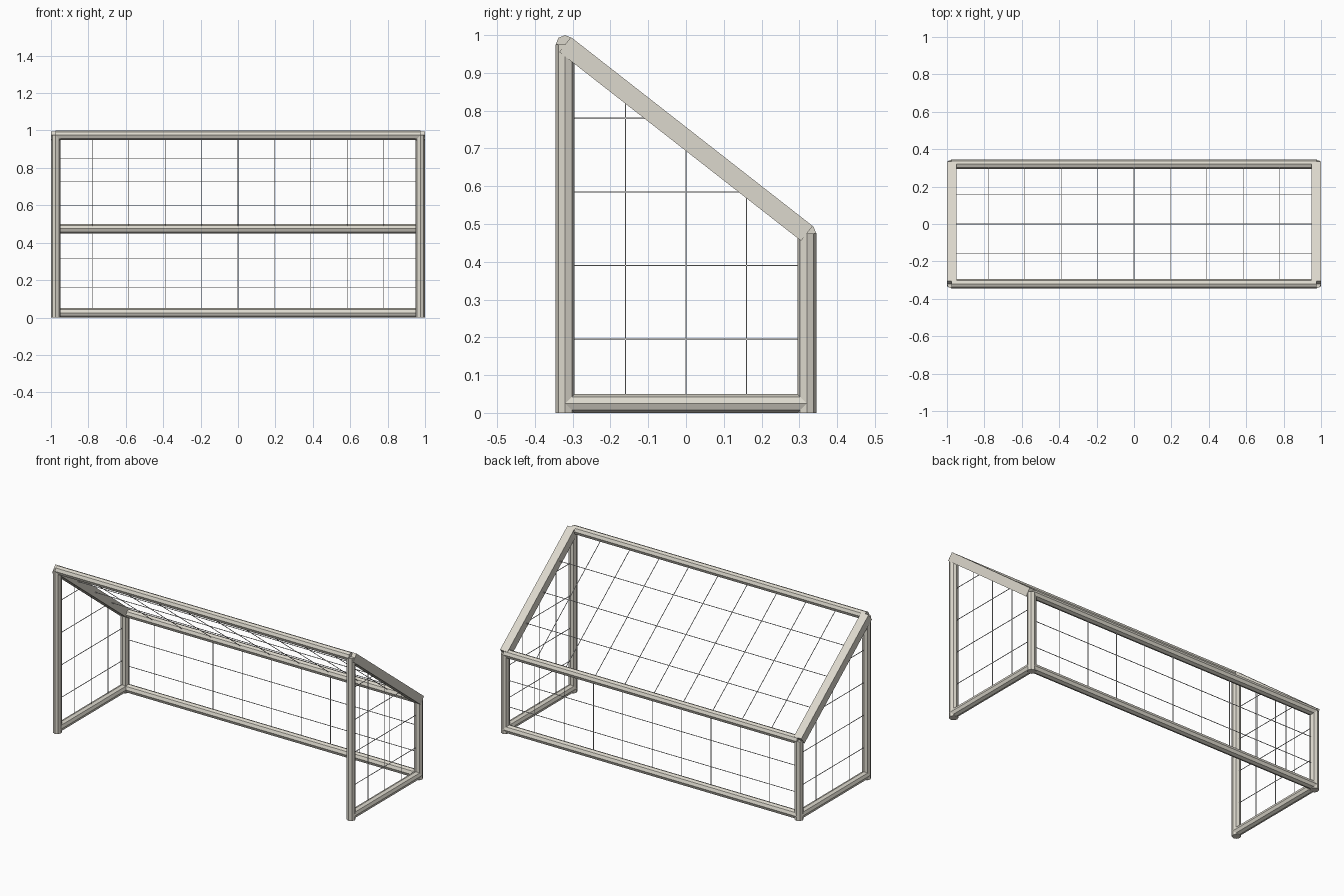
import bpy
import bmesh
import math
from mathutils import Vector, Matrix

if "Cube" in bpy.data.objects:
    bpy.data.objects.remove(bpy.data.objects["Cube"])

# Key dimensions: frame tube centre lines
X, Y, R = 0.975, 0.32, 0.025
TOP, LOW, BASE = 0.975, 0.475, 0.025
CORD = 0.002


def material(name, rgb):
    m = bpy.data.materials.new(name)
    m.diffuse_color = (*rgb, 1)
    m.use_nodes = True
    m.node_tree.nodes["Principled BSDF"].inputs["Base Color"].default_value = m.diffuse_color
    return m


FRAME = material("warm_white_frame", (0.72, 0.69, 0.61))
NET = material("net_cord", (0.75, 0.75, 0.75))


def add_bar(bm, a, b, radius, sides, turn=0.0):
    """Straight prism from a to b, with a vertex (or flat, by turn) facing sideways."""
    a, b = Vector(a), Vector(b)
    z = (b - a).normalized()
    ref = Vector((1, 0, 0)) if abs(z.x) < 0.9 else Vector((0, 1, 0))
    y = z.cross(ref).normalized()
    x = y.cross(z)
    rot = Matrix((x, y, z)).transposed().to_4x4()
    bmesh.ops.create_cone(
        bm, cap_ends=True, segments=sides, radius1=radius, radius2=radius,
        depth=(b - a).length,
        matrix=Matrix.Translation((a + b) / 2) @ rot @ Matrix.Rotation(turn, 4, 'Z'))


def build(name, bars, mat, radius, sides, turn=0.0):
    bm = bmesh.new()
    for a, b in bars:
        add_bar(bm, a, b, radius, sides, turn)
    mesh = bpy.data.meshes.new(name)
    bm.to_mesh(mesh)
    bm.free()
    mesh.materials.append(mat)
    obj = bpy.data.objects.new(name, mesh)
    bpy.context.collection.objects.link(obj)
    return obj


def roof_z(y):
    return TOP + (LOW - TOP) * (y + Y) / (2 * Y)


def roof_y(z):
    return min(Y, -Y + (TOP - z) / (TOP - LOW) * 2 * Y)


# Octagonal cross bars running left to right
for name, y, z in (("front_crossbar", -Y, TOP), ("back_crossbar", Y, LOW),
                   ("back_ground_bar", Y, BASE)):
    build(name, [((-X, y, z), (X, y, z))], FRAME, R, 8)

# Posts, ground bars, square sloping bars and side nets on both ends
for side, x in (("left", -X), ("right", X)):
    build(side + "_front_post", [((x, -Y, 0), (x, -Y, TOP))], FRAME, R, 8)
    build(side + "_back_post", [((x, Y, 0), (x, Y, LOW))], FRAME, R, 8)
    build(side + "_ground_bar", [((x, -Y, BASE), (x, Y, BASE))], FRAME, R, 8)
    build(side + "_sloping_bar", [((x, -Y, TOP), (x, Y, LOW))], FRAME,
          R * math.sqrt(2), 4, math.pi / 4)
    cords = [((x, Y * k / 2, BASE), (x, Y * k / 2, roof_z(Y * k / 2))) for k in (-1, 0, 1)]
    for k in range(1, 5):
        z = TOP * k / 5
        cords.append(((x, -Y, z), (x, roof_y(z), z)))
    build(side + "_net", cords, NET, CORD, 4, math.pi / 4)

# Back and roof nets share ten columns
columns = [X * k / 5 for k in range(-4, 5)]
back = [((x, Y, BASE), (x, Y, LOW)) for x in columns]
back += [((-X, Y, LOW * k / 3), (X, Y, LOW * k / 3)) for k in (1, 2)]
build("back_net", back, NET, CORD, 4, math.pi / 4)

roof = [((x, -Y, TOP), (x, Y, LOW)) for x in columns]
roof += [((-X, Y * k / 2, roof_z(Y * k / 2)), (X, Y * k / 2, roof_z(Y * k / 2)))
         for k in (-1, 0, 1)]
build("roof_net", roof, NET, CORD, 4, math.pi / 4)
